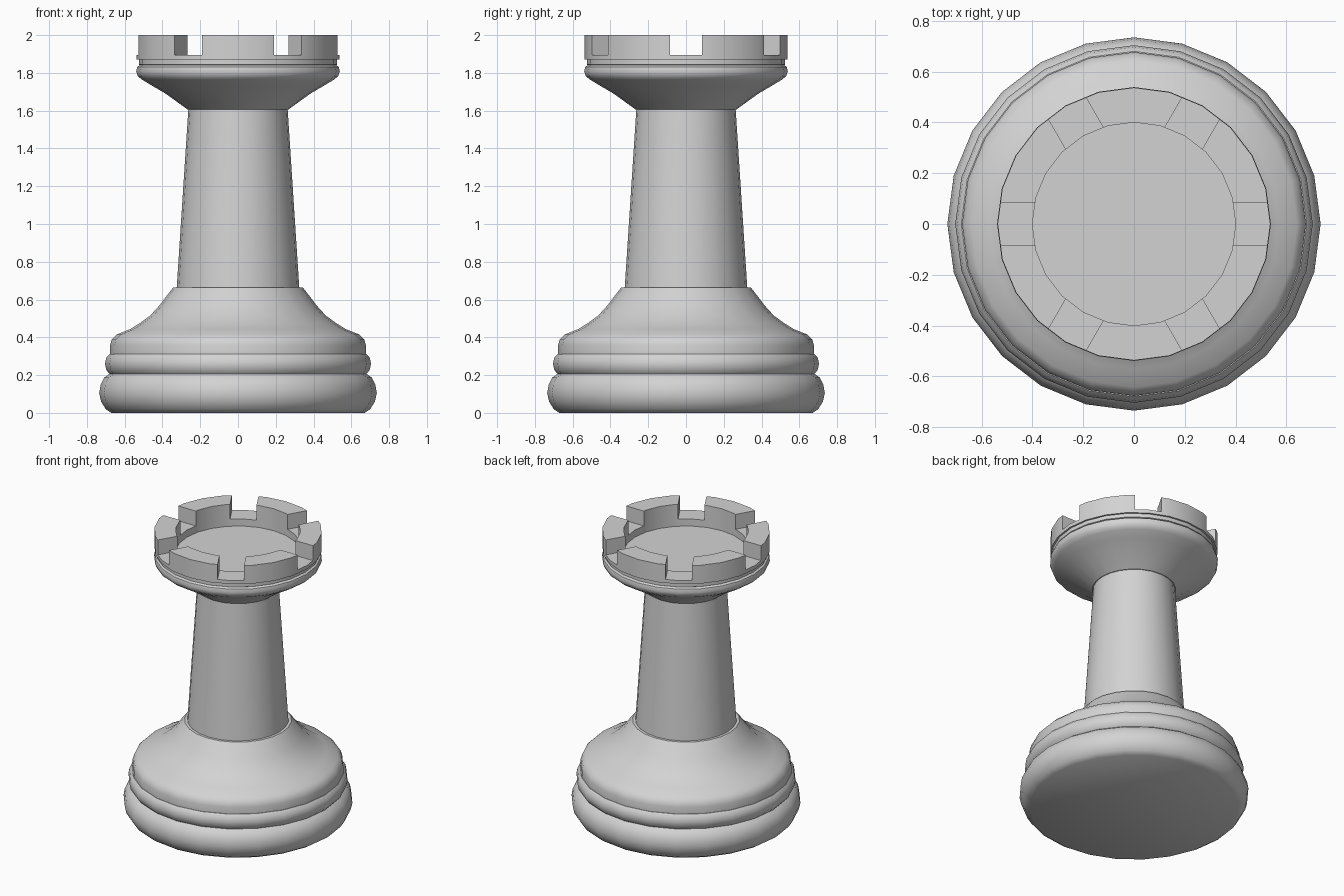
import bpy, bmesh, math

if "Cube" in bpy.data.objects:
    bpy.data.objects.remove(bpy.data.objects["Cube"])

SIDES = 24
mat = bpy.data.materials.new("plain grey")
mat.diffuse_color = (0.65, 0.65, 0.65, 1)
mat.use_nodes = True
mat.node_tree.nodes["Principled BSDF"].inputs["Base Color"].default_value = mat.diffuse_color


def shade(ob):
    bpy.ops.object.select_all(action='DESELECT')
    ob.select_set(True)
    bpy.context.view_layer.objects.active = ob
    bpy.ops.object.shade_smooth_by_angle(angle=math.radians(35))


def lathe(name, profile, cap_start=False, cap_end=False):
    """Turn an (r, z) profile around the z axis, optionally closing its ends."""
    bm = bmesh.new()
    rings = []
    for r, z in profile:
        rings.append([bm.verts.new((r * math.cos(2 * math.pi * i / SIDES),
                                    r * math.sin(2 * math.pi * i / SIDES), z))
                      for i in range(SIDES)])
    for a, b in zip(rings, rings[1:]):
        for i in range(SIDES):
            j = (i + 1) % SIDES
            bm.faces.new((a[i], a[j], b[j], b[i]))
    if cap_start:
        bm.faces.new(rings[0][::-1])
    if cap_end:
        bm.faces.new(rings[-1])
    me = bpy.data.meshes.new(name)
    bm.to_mesh(me)
    bm.free()
    ob = bpy.data.objects.new(name, me)
    bpy.context.collection.objects.link(ob)
    me.materials.append(mat)
    return ob


# Foot: thick rounded bottom moulding
shade(lathe("foot_moulding", [
    (0.67, 0), (0.70, 0.02), (0.725, 0.06), (0.735, 0.105),
    (0.727, 0.15), (0.708, 0.187), (0.68, 0.207), (0.64, 0.207)], cap_start=True))

# Thin rounded ring above the foot
shade(lathe("foot_ring", [
    (0.64, 0.207), (0.68, 0.207), (0.697, 0.226), (0.704, 0.26),
    (0.697, 0.294), (0.68, 0.312), (0.64, 0.312)]))

# Domed shoulder sweeping in to the shaft
shade(lathe("shoulder", [
    (0.64, 0.312), (0.677, 0.312), (0.677, 0.36), (0.668, 0.39), (0.642, 0.415),
    (0.57, 0.444), (0.52, 0.475), (0.465, 0.515), (0.415, 0.57),
    (0.36, 0.643), (0.343, 0.664), (0.30, 0.664)]))

# Tapered shaft
shade(lathe("shaft", [(0.325, 0.655), (0.263, 1.607)]))

# Flared collar with a rounded rim
shade(lathe("collar", [
    (0.25, 1.607), (0.268, 1.607), (0.386, 1.692), (0.455, 1.732), (0.508, 1.764),
    (0.53, 1.782), (0.539, 1.808), (0.533, 1.832), (0.515, 1.844), (0.48, 1.844)]))

# Crown: ring wall with a sunken floor
crown = lathe("crown", [
    (0.48, 1.82), (0.525, 1.844), (0.525, 1.87), (0.537, 1.87), (0.537, 2.0),
    (0.40, 2.0), (0.40, 1.845)], cap_start=True, cap_end=True)

# Three crossing bars cut the six battlement gaps
for k in range(3):
    bpy.ops.mesh.primitive_cube_add(size=1, location=(0, 0, 2.0),
                                    rotation=(0, 0, math.radians(60 * k)))
    cutter = bpy.context.object
    cutter.name = "gap_cutter"
    cutter.scale = (1.6, 0.17, 0.21)
    cutter.hide_render = True
    mod = crown.modifiers.new("gap", 'BOOLEAN')
    mod.operation = 'DIFFERENCE'
    mod.solver = 'EXACT'
    mod.object = cutter
    bpy.context.view_layer.objects.active = crown
    bpy.ops.object.modifier_apply(modifier=mod.name)
    bpy.data.objects.remove(cutter, do_unlink=True)
shade(crown)
